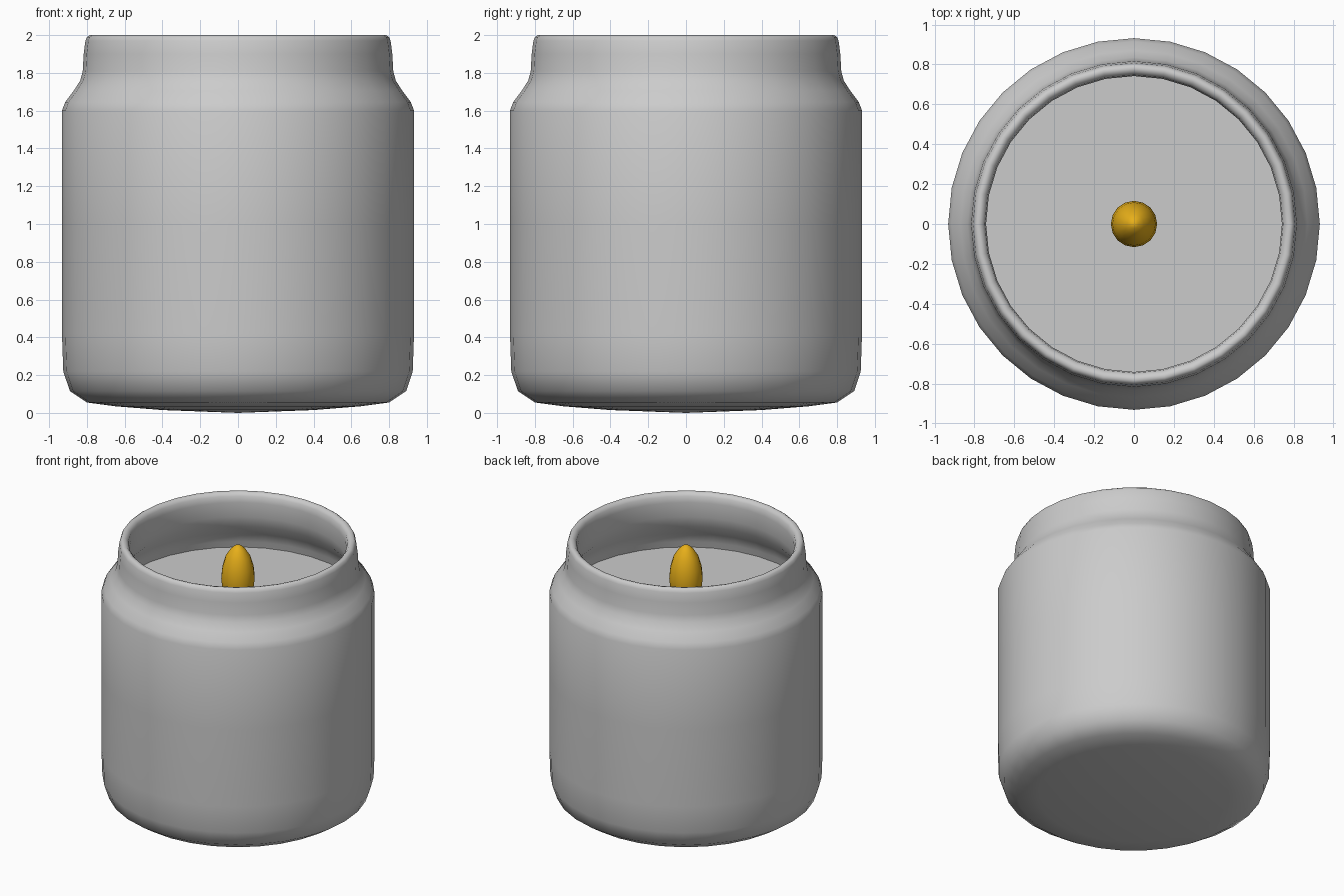
import bpy, bmesh, math

if "Cube" in bpy.data.objects:
    bpy.data.objects.remove(bpy.data.objects["Cube"])


def lathe(name, profile, sides, angle=40):
    """Spin an (r, z) profile around z; points with r = 0 become poles."""
    bm = bmesh.new()
    rings = []
    for r, z in profile:
        if r == 0:
            rings.append([bm.verts.new((0, 0, z))] * sides)
        else:
            rings.append([bm.verts.new((r * math.cos(2 * math.pi * i / sides),
                                        r * math.sin(2 * math.pi * i / sides), z))
                          for i in range(sides)])
    for low, high in zip(rings, rings[1:]):
        for i in range(sides):
            j = (i + 1) % sides
            corners = list(dict.fromkeys((low[i], low[j], high[j], high[i])))
            bm.faces.new(corners)
    bmesh.ops.recalc_face_normals(bm, faces=bm.faces)
    mesh = bpy.data.meshes.new(name)
    bm.to_mesh(mesh)
    bm.free()
    obj = bpy.data.objects.new(name, mesh)
    bpy.context.collection.objects.link(obj)
    bpy.ops.object.select_all(action='DESELECT')
    obj.select_set(True)
    bpy.context.view_layer.objects.active = obj
    bpy.ops.object.shade_smooth_by_angle(angle=math.radians(angle))
    return obj


# Hollow jar: outside from base to lip, then back down the inside
outer = [(0, 0), (0.4, 0.015), (0.65, 0.035), (0.8, 0.055), (0.89, 0.115),
         (0.925, 0.22), (0.932, 0.42), (0.932, 1.0), (0.932, 1.6),
         (0.915, 1.645), (0.87, 1.705), (0.835, 1.76), (0.822, 1.81),
         (0.817, 1.9), (0.808, 1.97), (0.8, 1.99), (0.785, 2.0)]
inner = [(0.765, 1.995), (0.748, 1.975), (0.742, 1.93), (0.745, 1.82),
         (0.765, 1.74), (0.82, 1.66), (0.862, 1.58), (0.865, 1.0),
         (0.86, 0.25), (0.83, 0.16), (0.76, 0.12), (0, 0.08)]
lathe("jar", outer + inner, 32, 60)

# Wax filling
lathe("wax", [(0, 0.13), (0.75, 0.15), (0.855, 0.28), (0.86, 1.54), (0, 1.54)], 32)

# Flame with a slightly pointed tip
flame = lathe("flame", [(0, 1.5), (0.045, 1.515), (0.083, 1.56), (0.107, 1.63),
                        (0.116, 1.71), (0.108, 1.79), (0.085, 1.87),
                        (0.05, 1.925), (0.022, 1.95), (0, 1.957)], 16, 80)
gold = bpy.data.materials.new("flame_gold")
gold.diffuse_color = (0.8, 0.43, 0.01, 1)
gold.use_nodes = True
gold.node_tree.nodes["Principled BSDF"].inputs["Base Color"].default_value = gold.diffuse_color
flame.data.materials.append(gold)
